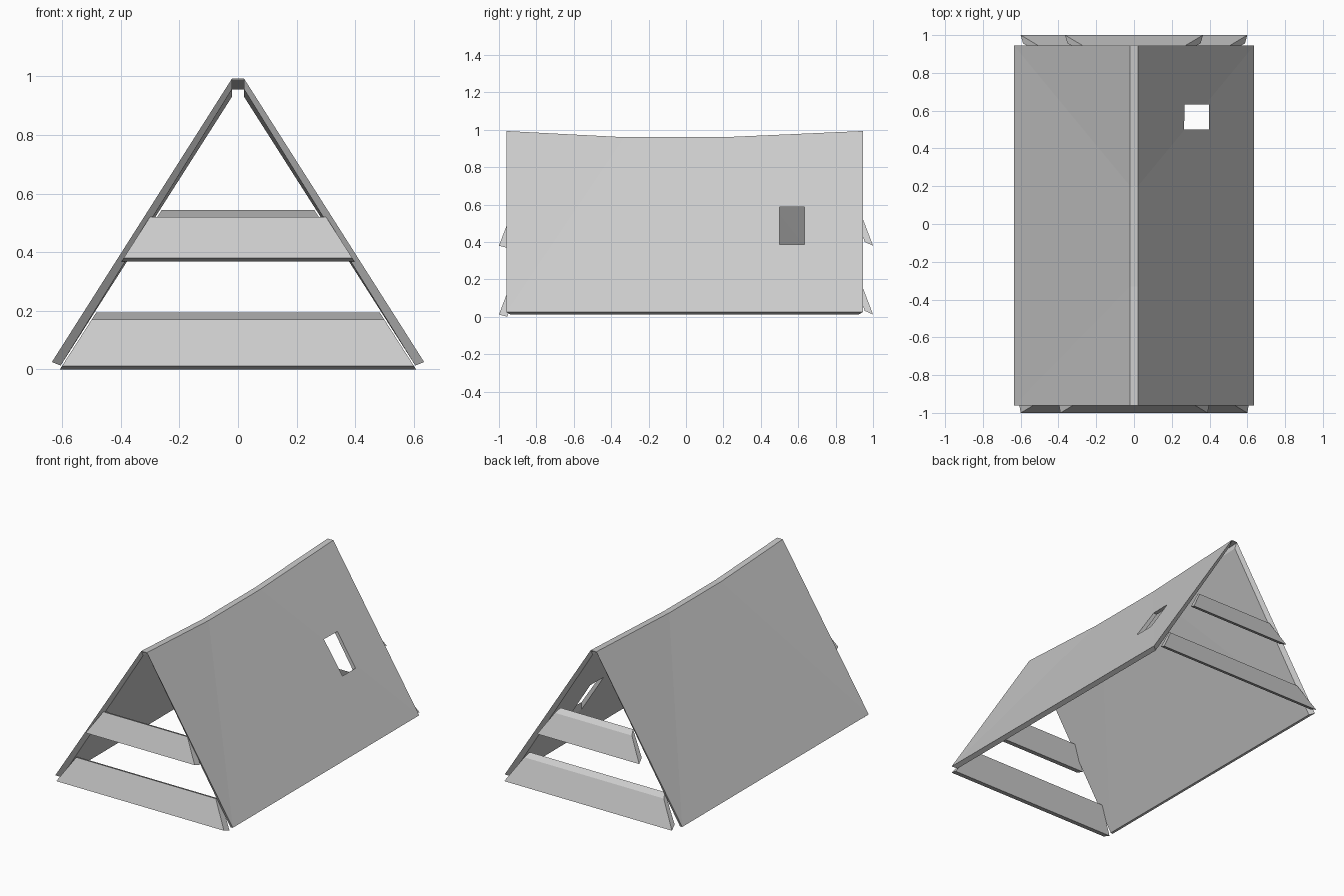
import bpy
import bmesh

cube = bpy.data.objects.get("Cube")
if cube:
    bpy.data.objects.remove(cube)

grey = bpy.data.materials.new("plain_grey")
grey.use_nodes = True
grey.diffuse_color = (0.6, 0.6, 0.6, 1)
grey.node_tree.nodes["Principled BSDF"].inputs["Base Color"].default_value = (0.6, 0.6, 0.6, 1)

FRONT, BACK = -0.96, 0.945
MIDDLE = (-0.33, 0.2)


def make_object(name, points, faces):
    bm = bmesh.new()
    verts = [bm.verts.new(p) for p in points]
    for face in faces:
        bm.faces.new([verts[i] for i in face])
    bmesh.ops.recalc_face_normals(bm, faces=bm.faces)
    mesh = bpy.data.meshes.new(name)
    bm.to_mesh(mesh)
    bm.free()
    mesh.materials.append(grey)
    obj = bpy.data.objects.new(name, mesh)
    bpy.context.collection.objects.link(obj)
    return obj


def loft(name, rings):
    """Closed solid through equal-sized rings of points."""
    n = len(rings[0])
    faces = [list(range(n)), [(len(rings) - 1) * n + i for i in range(n)]]
    for r in range(len(rings) - 1):
        for i in range(n):
            j = (i + 1) % n
            faces.append([r * n + i, r * n + j, (r + 1) * n + j, (r + 1) * n + i])
    return make_object(name, [p for ring in rings for p in ring], faces)


def ridge_line(end_z, sag, inset=0):
    """(y, z) stations along the sagging ridge."""
    return [(FRONT + inset, end_z), (MIDDLE[0], end_z - sag),
            (MIDDLE[1], end_z - sag), (BACK - inset, end_z)]


def roof_slab(name, side):
    """Leaning slab with outer and inner skins; its ends are bevelled inward."""
    points = []
    for end_z, sag, eave_x, eave_z, inset in ((0.993, 0.033, 0.635, 0.025, 0),
                                              (0.957, 0.026, 0.605, 0.013, 0.02)):
        points += [(side * 0.02, y, z) for y, z in ridge_line(end_z, sag, inset)]
        points += [(side * eave_x, y, eave_z) for y in (BACK - inset, FRONT + inset)]
    skin = [(0, 1, 5), (1, 2, 4, 5), (2, 3, 4)]
    faces = skin + [[i + 6 for i in f] for f in skin]
    faces += [(i, (i + 1) % 6, (i + 1) % 6 + 6, i + 6) for i in range(6)]
    return make_object(name, points, faces)


def plank(name, profile, half_width):
    """Cross board whose ends follow the roof slope; profile is (y, z)."""
    base = profile[0][1]
    rings = []
    for side in (-1, 1):
        rings.append([(side * (half_width - 0.64 * (z - base)), y, z) for y, z in profile])
    return loft(name, rings)


# Roof
left_slab = roof_slab("left_roof_slab", 1)
roof_slab("right_roof_slab", -1)
loft("ridge_cap", [[(-0.02, y, z), (0.02, y, z), (0.02, y, z - 0.005), (-0.02, y, z - 0.005)]
                   for y, z in ridge_line(0.993, 0.033)])

# Square window cut straight through the left slab
cutter = loft("window_cutter", [[(0.18, y, 0.28), (0.398, y, 0.28),
                                 (0.398, y, 0.588), (0.18, y, 0.588)] for y in (0.5, 0.633)])
cut = left_slab.modifiers.new("window", 'BOOLEAN')
cut.operation = 'DIFFERENCE'
cut.solver = 'EXACT'
cut.object = cutter
cutter.hide_render = True
cutter.hide_viewport = True
cutter.display_type = 'WIRE'

# Tilted cross boards at both ends
for label, z, height, front_width, back_width in (("lower", 0.012, 0.158, 0.6, 0.6),
                                                  ("upper", 0.38, 0.14, 0.39, 0.365)):
    lean = 0.38 * height
    plank("front_" + label + "_board",
          [(-1, z), (-0.955, z - 0.012), (-0.965 + lean, z + height - 0.014),
           (-1 + lean, z + height)], front_width)
    plank("back_" + label + "_board",
          [(1, z), (0.955, z + 0.02), (0.965 - lean, z + height + 0.024),
           (1 - lean, z + height)], back_width)
